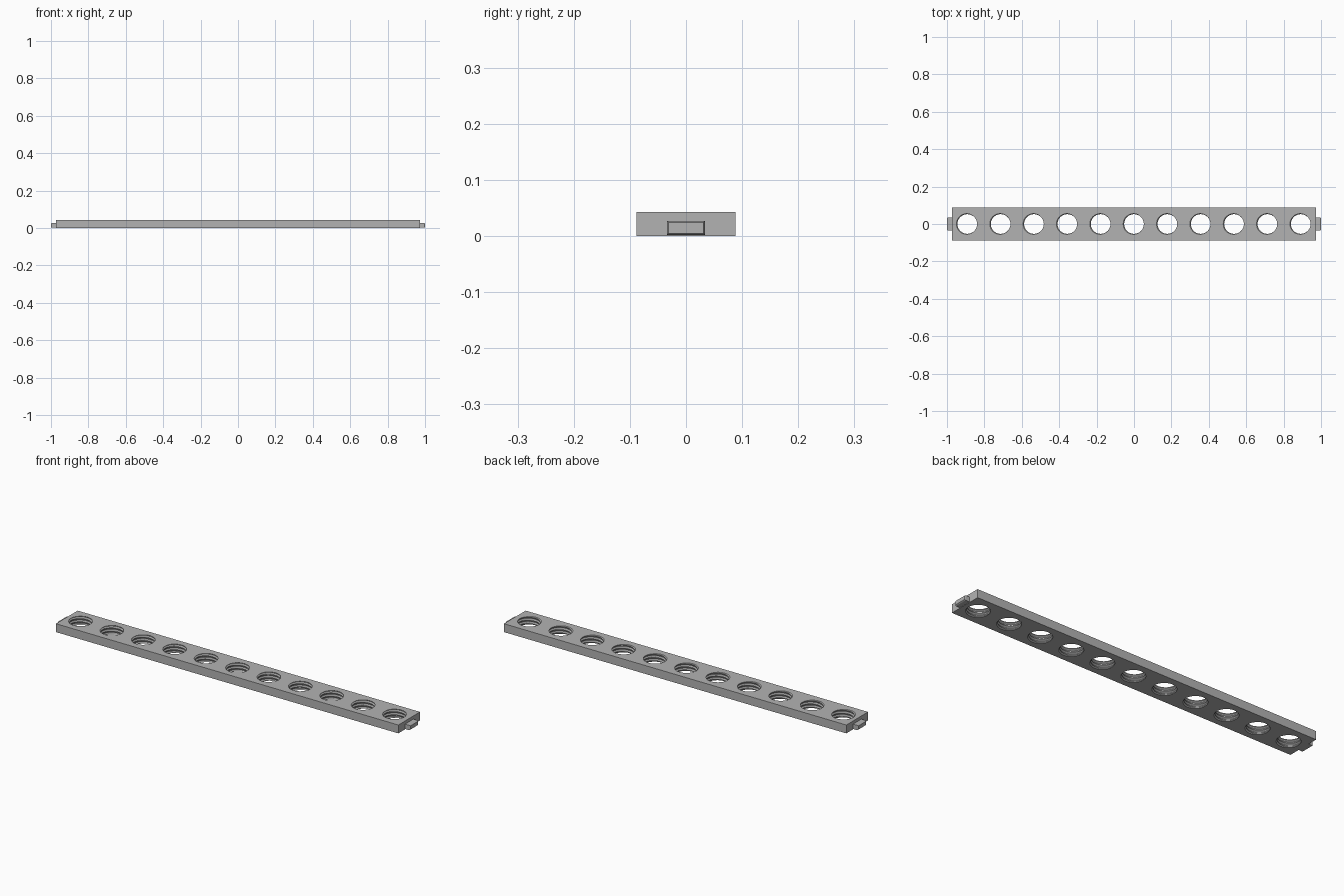
import bpy, bmesh
from math import sin, cos, pi

cube = bpy.data.objects.get("Cube")
if cube:
    bpy.data.objects.remove(cube)

HALF_LEN, HALF_WID, HEIGHT = 0.972, 0.088, 0.043
HOLES, SPACING = 11, 0.1783
MINOR, MAJOR, PITCH, SEGMENTS = 0.0525, 0.058, 0.0165, 40
# Thread profile over one turn: (fraction of pitch, radius)
THREAD = [(0, MAJOR), (0.2, MAJOR), (0.5, MINOR), (0.7, MINOR), (1, MAJOR)]

grey = bpy.data.materials.new("plain grey")
grey.use_nodes = True
grey.diffuse_color = (0.45, 0.45, 0.45, 1)
grey.node_tree.nodes["Principled BSDF"].inputs["Base Color"].default_value = grey.diffuse_color


def finish(bm, name):
    bmesh.ops.recalc_face_normals(bm, faces=bm.faces[:])
    mesh = bpy.data.meshes.new(name)
    bm.to_mesh(mesh)
    bm.free()
    mesh.materials.append(grey)
    obj = bpy.data.objects.new(name, mesh)
    bpy.context.collection.objects.link(obj)
    return obj


def thread_radius(turn):
    f = turn % 1
    for (f0, r0), (f1, r1) in zip(THREAD, THREAD[1:]):
        if f <= f1:
            return r0 + (r1 - r0) * (f - f0) / (f1 - f0)


def add_threaded_wall(bm, cx):
    """Helical wall, trimmed at the top and bottom of the bar."""
    columns = []
    for i in range(SEGMENTS + 1):
        turn = i / SEGMENTS
        a = 2 * pi * turn
        column = []
        for k in range(-2, 5):
            for f, r in THREAD[:-1]:
                raw = PITCH * (k + f + turn)
                z = min(max(raw, 0), HEIGHT)
                if z != raw:
                    r = thread_radius(z / PITCH - turn)
                column.append(bm.verts.new((cx + r * cos(a), r * sin(a), z)))
        columns.append(column)
    for c, d in zip(columns, columns[1:]):
        for j in range(len(c) - 1):
            bm.faces.new((c[j], d[j], d[j + 1], c[j + 1]))


# Perforated bar: threaded walls, outer sides, then filled top and bottom
bm = bmesh.new()
for h in range(HOLES):
    add_threaded_wall(bm, (h - (HOLES - 1) / 2) * SPACING)
bmesh.ops.remove_doubles(bm, verts=bm.verts[:], dist=0.00002)
corners = [(-1, -1), (1, -1), (1, 1), (-1, 1)]
low, high = [[bm.verts.new((x * HALF_LEN, y * HALF_WID, z)) for x, y in corners]
             for z in (0, HEIGHT)]
for i in range(4):
    j = (i + 1) % 4
    bm.faces.new((low[i], low[j], high[j], high[i]))
for z, direction in ((0, -1), (HEIGHT, 1)):
    rim = [e for e in bm.edges if e.is_boundary
           and all(abs(v.co.z - z) < 0.00001 for v in e.verts)]
    bmesh.ops.triangle_fill(bm, edges=rim, use_beauty=True, normal=(0, 0, direction))
bar = finish(bm, "perforated_bar")
bpy.context.view_layer.objects.active = bar
bar.select_set(True)
bpy.ops.object.shade_smooth_by_angle(angle=0.4)

# End tabs, tapered at the tip
for side, name in ((1, "left_end_tab"), (-1, "right_end_tab")):
    bm = bmesh.new()
    rings = []
    for x, y, z0, z1 in ((0.965, 0.034, 0.002, 0.027), (0.995, 0.034, 0.002, 0.027),
                         (1.0, 0.031, 0.005, 0.024)):
        rings.append([bm.verts.new((side * x, sy * y, z))
                      for sy, z in ((-1, z0), (1, z0), (1, z1), (-1, z1))])
    for a, b in zip(rings, rings[1:]):
        for i in range(4):
            j = (i + 1) % 4
            bm.faces.new((a[i], a[j], b[j], b[i]))
    bm.faces.new(rings[0])
    bm.faces.new(rings[-1])
    finish(bm, name)
